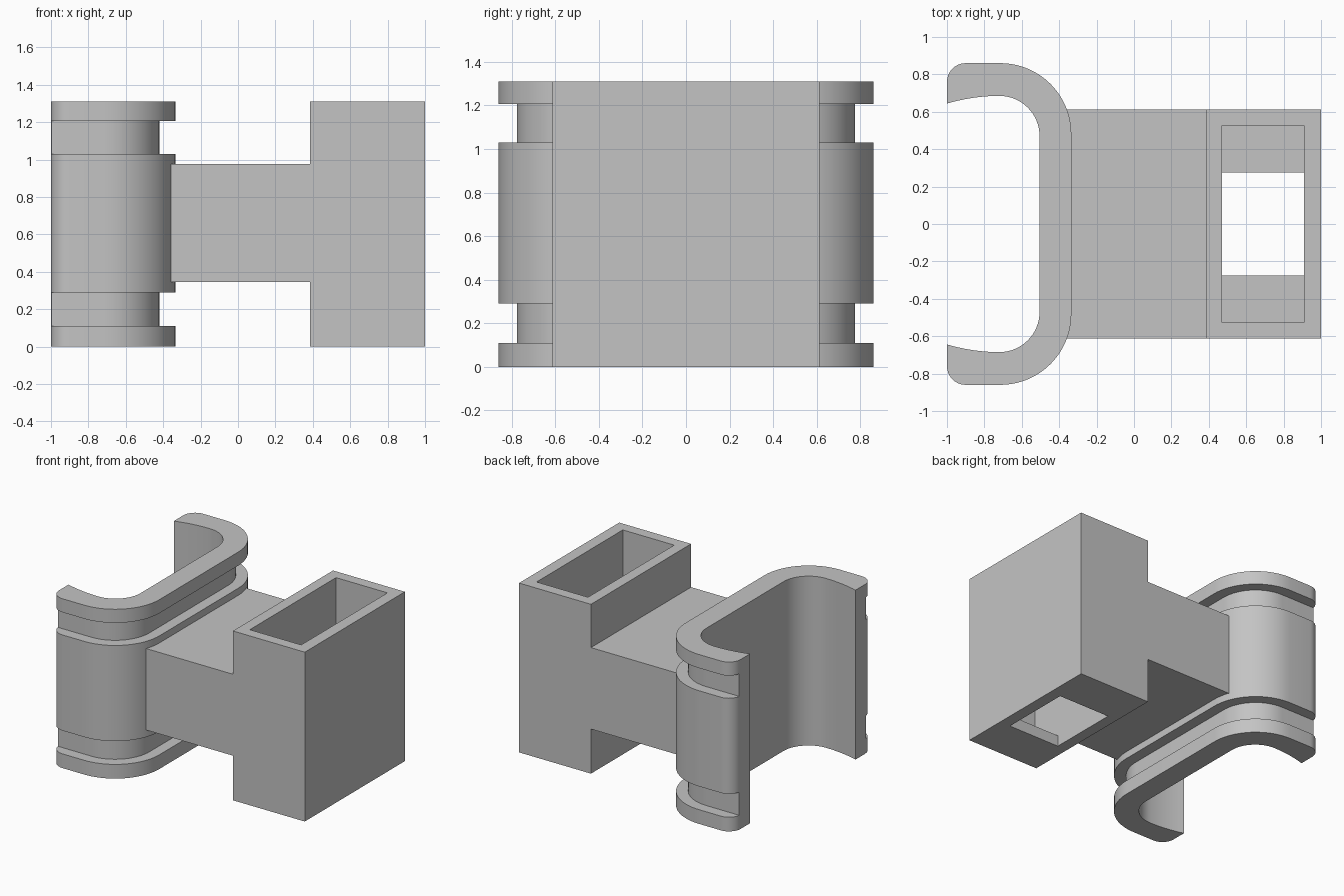
import bpy, bmesh, math

if "Cube" in bpy.data.objects:
    bpy.data.objects.remove(bpy.data.objects["Cube"])

grey = bpy.data.materials.new("light grey plastic")
grey.diffuse_color = (0.55, 0.55, 0.55, 1)
grey.use_nodes = True
grey.node_tree.nodes["Principled BSDF"].inputs["Base Color"].default_value = grey.diffuse_color


def finish(name, bm):
    bmesh.ops.recalc_face_normals(bm, faces=bm.faces)
    mesh = bpy.data.meshes.new(name)
    bm.to_mesh(mesh)
    bm.free()
    mesh.materials.append(grey)
    obj = bpy.data.objects.new(name, mesh)
    bpy.context.collection.objects.link(obj)
    return obj


def arc(cx, cy, r, a0, a1, n):
    """Points on an arc, angles in degrees."""
    angles = [math.radians(a0 + (a1 - a0) * i / n) for i in range(n + 1)]
    return [(cx + r * math.cos(a), cy + r * math.sin(a)) for a in angles]


def clip_profile(grooved):
    """C-shaped outline; the grooved one has a shallower outer side."""
    depth = 0.085 if grooved else 0.0
    outer = arc(-0.715, 0.48, 0.38 - depth, 0, 90, 20)
    tip = arc(-0.9, 0.76, 0.1, 90, 0 + 180, 8)
    if grooved:
        tip = [(x, min(y, 0.775)) for x, y in tip]
    lip = [(-1 + 0.28 * i / 8, 0.685 - 0.041 * (1 - i / 8) ** 2) for i in range(8)]
    inner = arc(-0.72, 0.47, 0.215, 90, 0, 16)
    half = outer + tip + lip + inner
    return half + [(x, -y) for x, y in reversed(half)]


# Curved clip: outlines stacked in height, with two grooves around the outside
bm = bmesh.new()
levels = [(0, False), (0.11, False), (0.11, True), (0.29, True), (0.29, False),
          (1.03, False), (1.03, True), (1.205, True), (1.205, False), (1.31, False)]
rings = [[bm.verts.new((x, y, z)) for x, y in clip_profile(g)] for z, g in levels]
for low, high in zip(rings, rings[1:]):
    for i in range(len(low)):
        j = (i + 1) % len(low)
        bm.faces.new((low[i], low[j], high[j], high[i]))
bm.faces.new(rings[0][::-1])
bm.faces.new(rings[-1])
bmesh.ops.remove_doubles(bm, verts=bm.verts, dist=0.0005)
clip = finish("curved_clip", bm)
bpy.context.view_layer.objects.active = clip
clip.select_set(True)
bpy.ops.object.shade_smooth_by_angle(angle=math.radians(30))
clip.select_set(False)

# Arm and box body: one side outline extruded across the width
W = 0.612
outline = [(-0.42, 0.345), (0.385, 0.345), (0.385, 0), (1, 0),
           (1, 1.31), (0.385, 1.31), (0.385, 0.975), (-0.42, 0.975)]
bm = bmesh.new()
side = bm.faces.new([bm.verts.new((x, -W, z)) for x, z in outline])
new = bmesh.ops.extrude_face_region(bm, geom=[side])["geom"]
bmesh.ops.translate(bm, vec=(0, 2 * W, 0),
                    verts=[v for v in new if isinstance(v, bmesh.types.BMVert)])
body = finish("arm_and_box", bm)


def cut_pocket(name, half_y, z0, z1):
    """Cuts a rectangular pocket out of the box."""
    bm = bmesh.new()
    bmesh.ops.create_cube(bm, size=1)
    for v in bm.verts:
        v.co = (0.69 + v.co.x * 0.44, v.co.y * 2 * half_y, z0 + (v.co.z + 0.5) * (z1 - z0))
    cutter = finish(name, bm)
    cutter.hide_render = True
    mod = body.modifiers.new(name, 'BOOLEAN')
    mod.operation = 'DIFFERENCE'
    mod.solver = 'EXACT'
    mod.object = cutter
    bpy.context.view_layer.objects.active = body
    bpy.ops.object.modifier_apply(modifier=mod.name)
    bpy.data.objects.remove(cutter)


# Open cavity from the top, then a smaller hole through the floor
cut_pocket("cavity_cutter", 0.527, 0.085, 1.5)
cut_pocket("floor_hole_cutter", 0.275, -0.2, 0.5)
